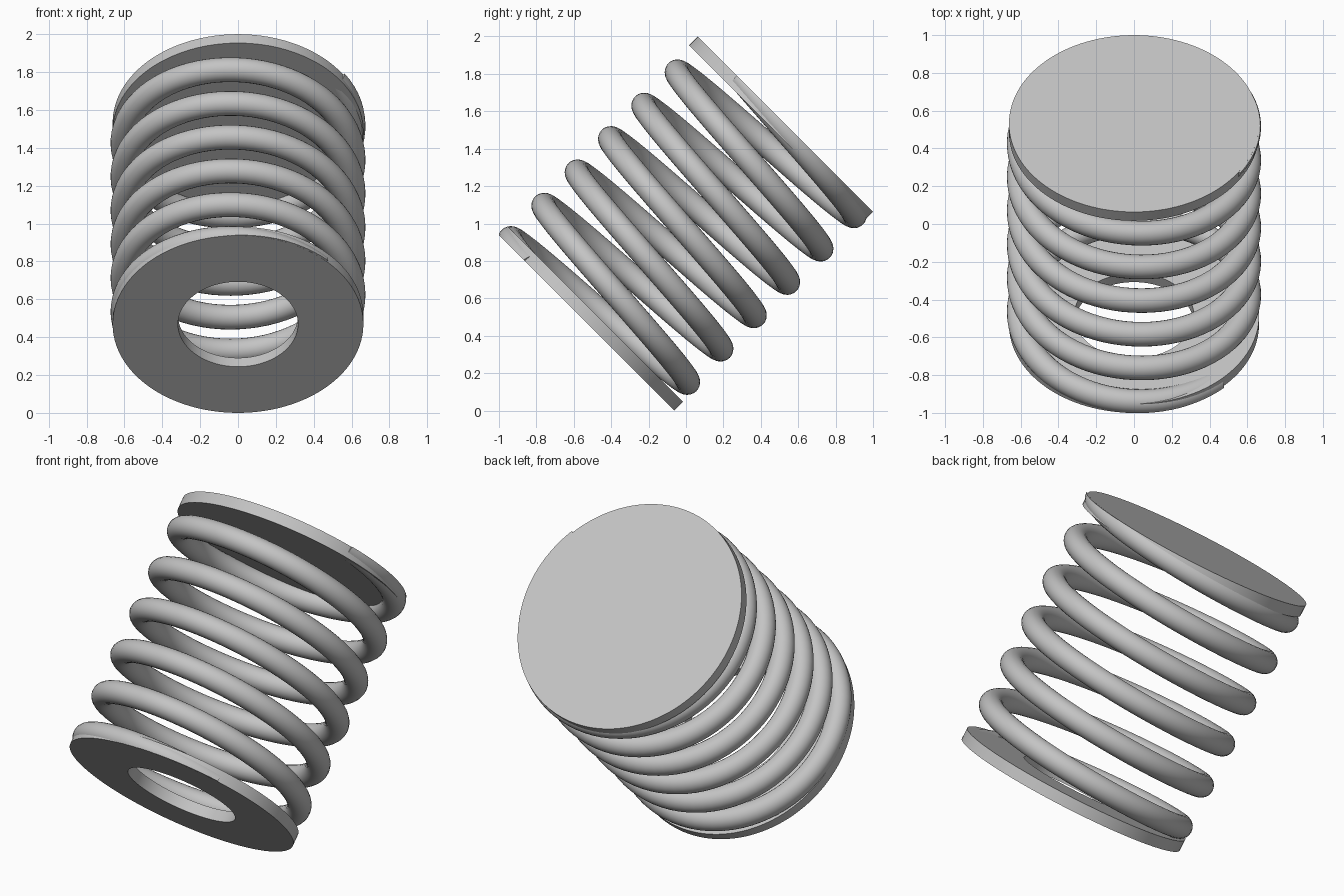
import bpy, bmesh
from math import pi, radians, cos, sin, tau
from mathutils import Vector

if "Cube" in bpy.data.objects:
    bpy.data.objects.remove(bpy.data.objects["Cube"])

PLATE_R, HOLE_R, THICK = 0.662, 0.317, 0.066
HALF = 0.752                      # half the length along the spring axis
COIL_R, WIRE_R = 0.608, 0.065
TURNS, START = 5.967, radians(45)

steel = bpy.data.materials.new("light grey steel")
steel.use_nodes = True
grey = (0.55, 0.55, 0.55, 1)
steel.diffuse_color = grey
steel.node_tree.nodes["Principled BSDF"].inputs["Base Color"].default_value = grey


def finish(name, bm):
    """Turn a bmesh built along local z into an object leaning back 45 degrees."""
    bmesh.ops.recalc_face_normals(bm, faces=bm.faces)
    mesh = bpy.data.meshes.new(name)
    bm.to_mesh(mesh)
    bm.free()
    mesh.materials.append(steel)
    obj = bpy.data.objects.new(name, mesh)
    bpy.context.collection.objects.link(obj)
    obj.location = (0, 0, 1)
    obj.rotation_euler = (-pi / 4, 0, 0)
    bpy.ops.object.select_all(action='DESELECT')
    obj.select_set(True)
    bpy.context.view_layer.objects.active = obj
    bpy.ops.object.shade_smooth_by_angle(angle=radians(30))
    return obj


def plate(name, z0, z1, inner):
    """Spin a rectangular section into a disc, or a ring if inner > 0."""
    bm = bmesh.new()
    section = [(inner, z0), (PLATE_R, z0), (PLATE_R, z1), (inner, z1)]
    verts = [bm.verts.new((r, 0, z)) for r, z in section]
    pairs = list(zip(verts, verts[1:]))
    if inner > 0:
        pairs.append((verts[-1], verts[0]))
    edges = [bm.edges.new(p) for p in pairs]
    bmesh.ops.spin(bm, geom=verts + edges, cent=(0, 0, 0), axis=(0, 0, 1),
                   angle=tau, steps=128)
    bmesh.ops.remove_doubles(bm, verts=bm.verts, dist=0.0001)
    return finish(name, bm)


def coil(name, steps_per_turn=80, sides=24):
    """Sweep a round wire along a helix, with both ends ground flat."""
    bm = bmesh.new()
    count = round(TURNS * steps_per_turn)
    rise = 2 * HALF / (TURNS * tau)
    rings = []
    for i in range(count + 1):
        t = i / count
        a = -(START + t * TURNS * tau)
        out = Vector((cos(a), sin(a), 0))
        along = Vector((sin(a) * COIL_R, -cos(a) * COIL_R, rise)).normalized()
        side = along.cross(out)
        centre = out * COIL_R + Vector((0, 0, HALF * (2 * t - 1)))
        rings.append([bm.verts.new(centre + WIRE_R * (out * cos(b) + side * sin(b)))
                      for b in (tau * k / sides for k in range(sides))])
    for r0, r1 in zip(rings, rings[1:]):
        for k in range(sides):
            n = (k + 1) % sides
            bm.faces.new((r0[k], r0[n], r1[n], r1[k]))
    bm.faces.new(rings[0])
    bm.faces.new(rings[-1])
    # Grind the ends flush with the plates
    for sign in (-1, 1):
        cut = bmesh.ops.bisect_plane(
            bm, geom=bm.verts[:] + bm.edges[:] + bm.faces[:],
            plane_co=(0, 0, sign * (HALF - 0.0005)), plane_no=(0, 0, sign),
            clear_outer=True)
        rim = [e for e in cut["geom_cut"] if isinstance(e, bmesh.types.BMEdge)]
        bmesh.ops.edgenet_fill(bm, edges=rim)
    return finish(name, bm)


plate("bottom_ring_plate", -HALF, -HALF + THICK, HOLE_R)
plate("top_disc_plate", HALF - THICK, HALF, 0)
coil("spring_coil")
